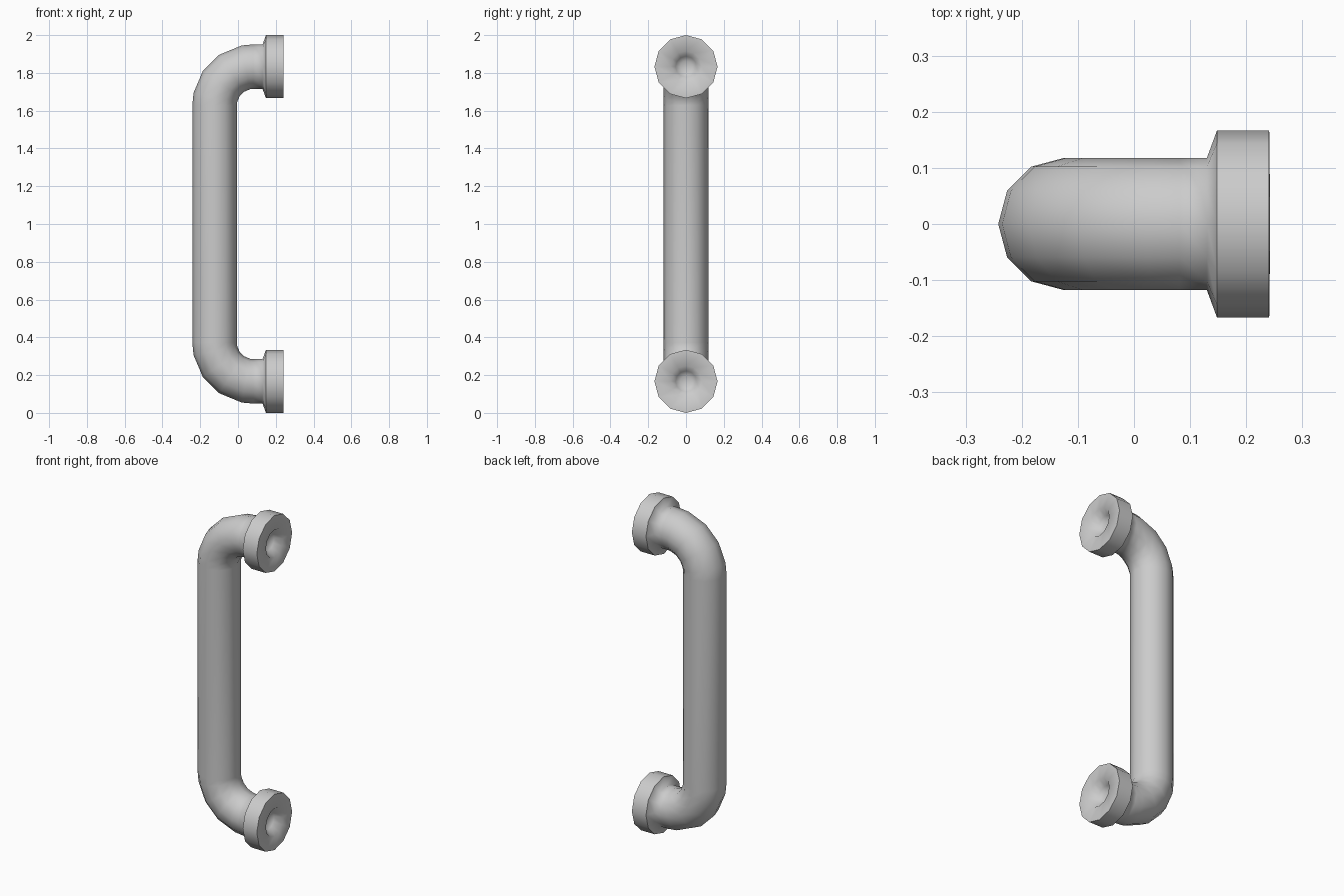
import bpy, bmesh, math
from mathutils import Vector

if "Cube" in bpy.data.objects:
    bpy.data.objects.remove(bpy.data.objects["Cube"])

SIDES = 12
BEND_R = 0.205
PIPE_R = 0.118
BEND_C = (0.081, 0.628)      # bend centre: x, height above the middle
FLANGE_Z = BEND_C[1] + BEND_R

# End flange profile (x, radius, sharp): dished mouth, rim, collar, neck
flange = [(0.185, 0.03, False), (0.20, 0.055, False), (0.242, 0.083, False),
          (0.241, 0.167, True), (0.148, 0.167, True), (0.13, PIPE_R, False)]

# Upper half of the sweep: (centre x, centre z, angle, radius, sharp)
half = [(x, FLANGE_Z, 90, r, s) for x, r, s in flange]
for deg in (90, 79, 56, 34, 12, 0):
    a = math.radians(deg)
    half.append((BEND_C[0] - BEND_R * math.cos(a),
                 BEND_C[1] + BEND_R * math.sin(a), deg, PIPE_R, False))

# Mirror it for the lower half
stations = half + [(x, -z, -deg, r, s) for x, z, deg, r, s in reversed(half)]

bm = bmesh.new()
rings = []
for x, z, deg, r, sharp in stations:
    a = math.radians(deg)
    n = Vector((-math.cos(a), 0, math.sin(a)))
    ring = []
    for i in range(SIDES):
        t = 2 * math.pi * i / SIDES
        p = Vector((x, 0, z + 1)) + r * (math.cos(t) * n + math.sin(t) * Vector((0, 1, 0)))
        ring.append(bm.verts.new(p))
    rings.append((ring, sharp))

# Skin the rings and close the bottoms of the dished mouths
for (a, _), (b, _) in zip(rings, rings[1:]):
    for i in range(SIDES):
        j = (i + 1) % SIDES
        bm.faces.new((a[i], a[j], b[j], b[i]))
bm.faces.new(rings[0][0])
bm.faces.new(rings[-1][0])
bmesh.ops.recalc_face_normals(bm, faces=bm.faces)

# Smooth shading with crisp flange rims
for f in bm.faces:
    f.smooth = True
for ring, sharp in rings:
    if sharp:
        for i in range(SIDES):
            bm.edges.get((ring[i], ring[(i + 1) % SIDES])).smooth = False

mesh = bpy.data.meshes.new("pipe_handle")
bm.to_mesh(mesh)
bm.free()
bpy.context.collection.objects.link(bpy.data.objects.new("pipe_handle", mesh))
